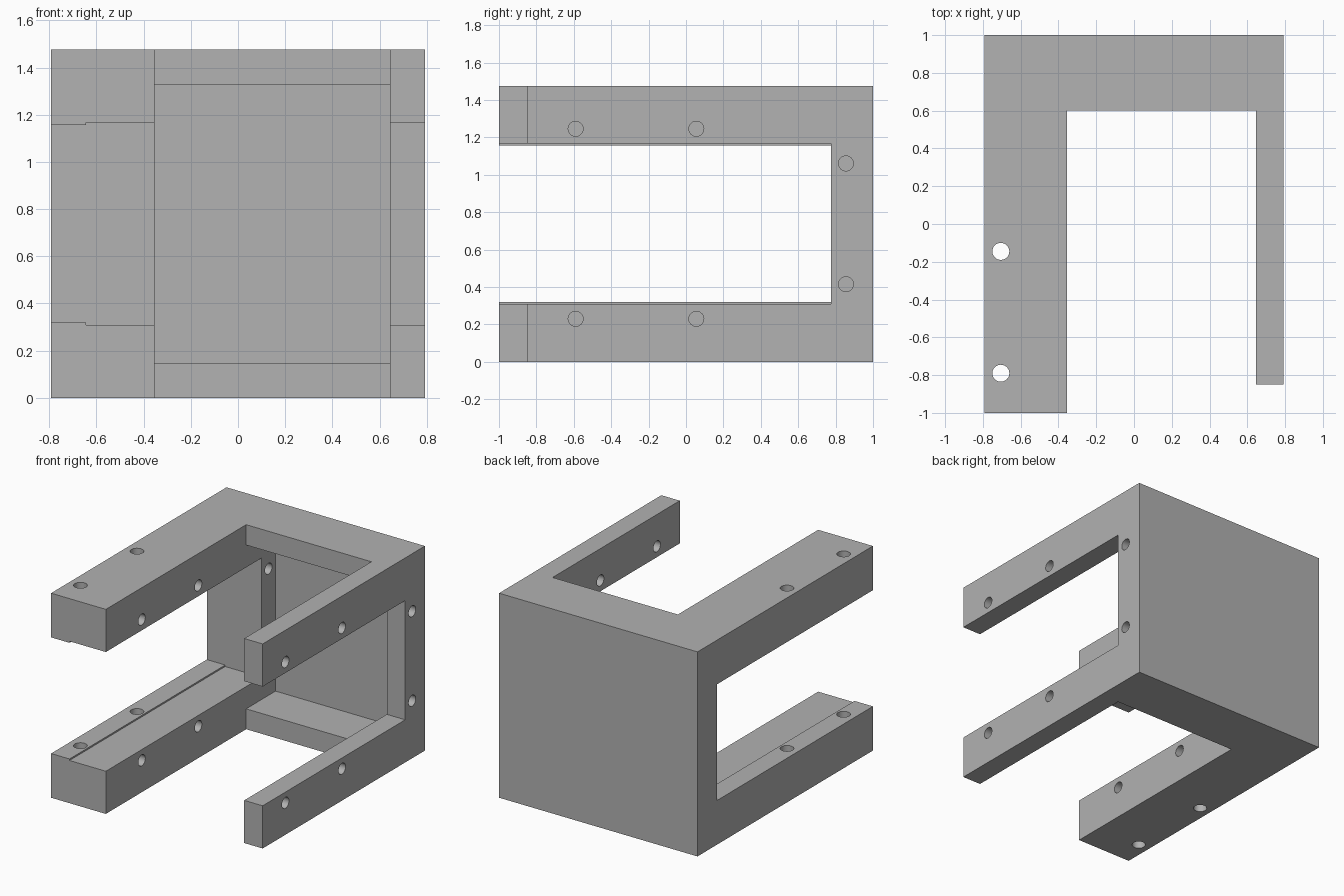
import bpy, bmesh
from math import pi
from mathutils import Matrix

cube = bpy.data.objects.get("Cube")
if cube:
    bpy.data.objects.remove(cube, do_unlink=True)

W, H = 0.792, 1.476            # half width, height
IN_L, IN_R = -0.355, 0.645     # inner sides of the two arms
STEP_X = -0.645                # shallow ledge on the wide arms

grey = bpy.data.materials.new("plain grey")
colour = (0.445, 0.445, 0.445, 1)
grey.diffuse_color = colour
grey.use_nodes = True
grey.node_tree.nodes["Principled BSDF"].inputs["Base Color"].default_value = colour


def add_object(name, bm):
    bmesh.ops.recalc_face_normals(bm, faces=bm.faces)
    mesh = bpy.data.meshes.new(name)
    bm.to_mesh(mesh)
    bm.free()
    mesh.materials.append(grey)
    obj = bpy.data.objects.new(name, mesh)
    bpy.context.collection.objects.link(obj)
    return obj


def prism(name, outline, y0, y1):
    """Extrude an x-z outline along y."""
    bm = bmesh.new()
    face = bm.faces.new([bm.verts.new((x, y0, z)) for x, z in outline])
    out = bmesh.ops.extrude_face_region(bm, geom=[face])
    moved = [v for v in out["geom"] if isinstance(v, bmesh.types.BMVert)]
    bmesh.ops.translate(bm, verts=moved, vec=(0, y1 - y0, 0))
    return add_object(name, bm)


def box(name, x0, x1, y0, y1, z0, z1):
    return prism(name, [(x0, z0), (x1, z0), (x1, z1), (x0, z1)], y0, y1)


def drill(name, centre, radius, length, axis):
    bm = bmesh.new()
    turn = Matrix.Rotation(pi / 2, 4, "Y") if axis == "X" else Matrix()
    bmesh.ops.create_cone(bm, cap_ends=True, segments=32, radius1=radius,
                          radius2=radius, depth=length,
                          matrix=Matrix.Translation(centre) @ turn)
    return add_object(name, bm)


# Solid block
body = box("bracket_body", -W, W, -1, 1, 0, H)

# Side windows with the shallow ledge
low, ledge = 0.308, 0.319
lower = [(-1, ledge), (STEP_X, ledge), (STEP_X, low), (1, low)]
upper = [(x, H - z) for x, z in reversed(lower)]
cutters = [
    prism("window_cutter", lower + upper, -1.2, 0.775),
    box("slot_cutter", IN_L, IN_R, -1.2, 0.6, -0.2, H + 0.2),
    box("recess_cutter", IN_L, IN_R, 0.5, 0.935, 0.147, H - 0.147),
    box("short_arm_cutter", 0.5, 1, -1.2, -0.85, -0.2, H + 0.2),
]

# Cross holes: through the narrow side, blind in the wide side
spots = [(y, z) for y in (-0.59, 0.055) for z in (0.23, H - 0.23)]
spots += [(0.855, z) for z in (0.415, H - 0.415)]
for y, z in spots:
    start, end = STEP_X, 1.0
    cutters.append(drill("cross_hole_cutter", ((start + end) / 2, y, z), 0.04, end - start, "X"))

# Vertical holes through the wide arms
for y in (-0.79, -0.145):
    cutters.append(drill("vertical_hole_cutter", (-0.705, y, H / 2), 0.045, 2, "Z"))

for cutter in cutters:
    cutter.hide_render = True
    mod = body.modifiers.new(cutter.name, "BOOLEAN")
    mod.operation = "DIFFERENCE"
    mod.solver = "EXACT"
    mod.object = cutter

# Bake the cuts and drop the cutters
bpy.context.view_layer.update()
result = bpy.data.meshes.new_from_object(body.evaluated_get(bpy.context.evaluated_depsgraph_get()))
body.modifiers.clear()
body.data = result
for cutter in cutters:
    bpy.data.objects.remove(cutter, do_unlink=True)

# Smooth hole walls, sharp edges
bpy.context.view_layer.objects.active = body
body.select_set(True)
bpy.ops.object.shade_smooth_by_angle(angle=pi / 6)
